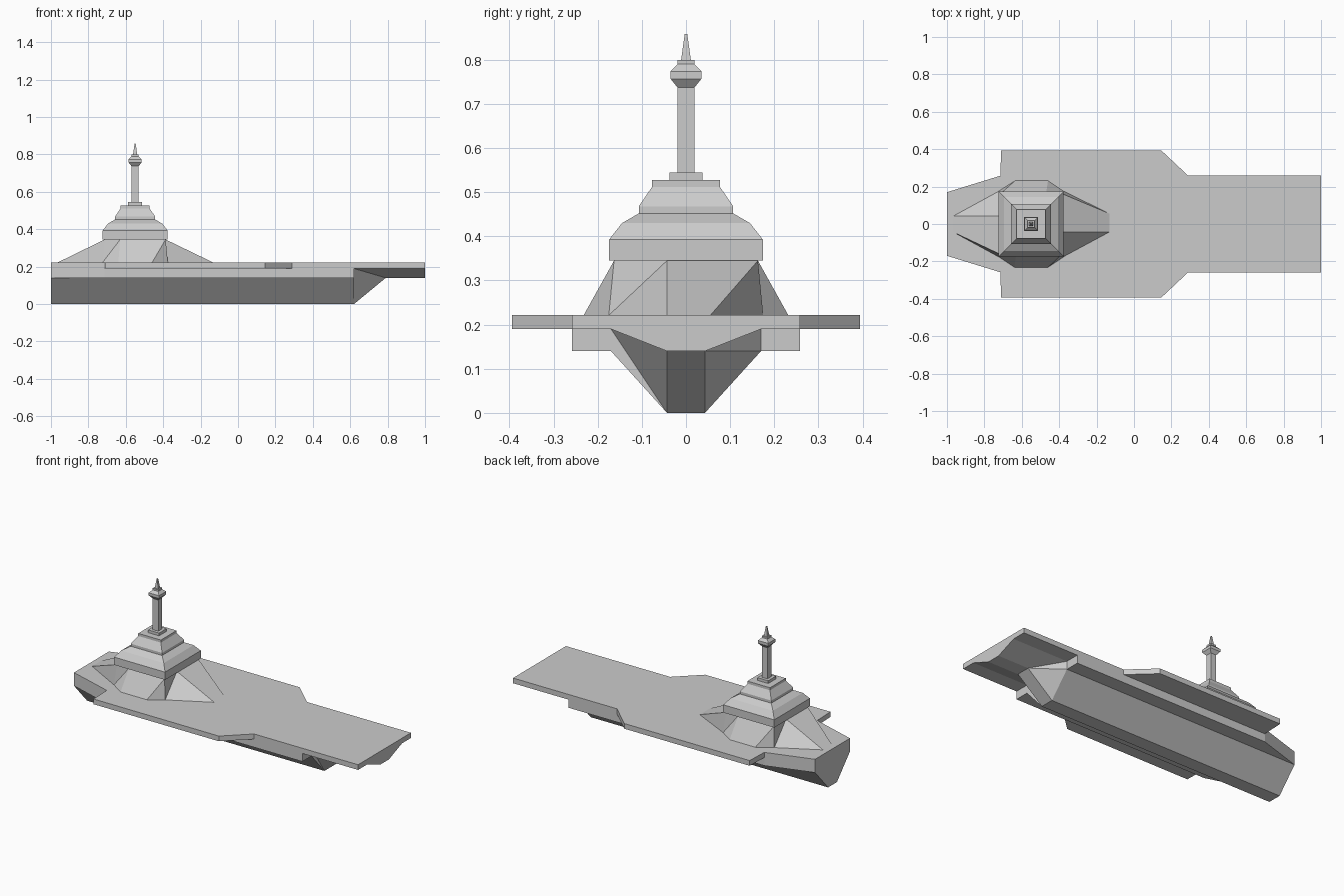
import bpy
import bmesh

if "Cube" in bpy.data.objects:
    bpy.data.objects.remove(bpy.data.objects["Cube"])

CX = -0.55          # centre of the tower along the hull


def finish(name, bm):
    bmesh.ops.remove_doubles(bm, verts=bm.verts, dist=1e-5)
    bmesh.ops.recalc_face_normals(bm, faces=bm.faces)
    mesh = bpy.data.meshes.new(name)
    bm.to_mesh(mesh)
    bm.free()
    ob = bpy.data.objects.new(name, mesh)
    bpy.context.collection.objects.link(ob)
    return ob


def add_face(bm, *pts):
    return bm.faces.new([bm.verts.new(p) for p in pts])


def extrude(name, pts, offset):
    bm = bmesh.new()
    f = add_face(bm, *pts)
    r = bmesh.ops.extrude_face_region(bm, geom=[f], use_keep_orig=True)
    vs = [g for g in r['geom'] if isinstance(g, bmesh.types.BMVert)]
    bmesh.ops.translate(bm, verts=vs, vec=offset)
    return finish(name, bm)


def slab(name, half, z0, z1):
    outline = half + [(x, -y) for x, y in reversed(half)]
    return extrude(name, [(x, y, z0) for x, y in outline], (0, 0, z1 - z0))


def square_lathe(name, profile):
    # stacked square rings: (half width, z)
    bm = bmesh.new()
    rings = [[bm.verts.new((CX + sx * r, sy * r, z))
              for sx, sy in ((-1, -1), (1, -1), (1, 1), (-1, 1))]
             for r, z in profile]
    for a, b in zip(rings, rings[1:]):
        for i in range(4):
            j = (i + 1) % 4
            bm.faces.new((a[i], a[j], b[j], b[i]))
    bm.faces.new(rings[0][::-1])
    bm.faces.new(rings[-1])
    return finish(name, bm)


# flat deck with side overhangs
slab("deck", [(-1, .17), (-.715, .258), (-.71, .394), (.145, .394),
              (.29, .258), (1, .258)], .19, .222)

# upper hull band under the deck
slab("upper_hull", [(-1, .17), (-.715, .258), (.62, .258)], .14, .19)

# tapered lower hull
extrude("lower_hull", [(-1, -.17, .14), (-1, -.043, 0), (-1, .043, 0),
                       (-1, .17, .14)], (1.62, 0, 0))

# bow below the deck overhang
bm = bmesh.new()


def bow_points(s):
    return ((.62, .17 * s, .19), (.62, .17 * s, .14), (.62, .043 * s, 0),
            (.79, .043 * s, .14), (1, .043 * s, .14), (1, .17 * s, .19))


a, b, k, n, e, f = bow_points(1)
a2, b2, k2, n2, e2, f2 = bow_points(-1)
for pts in ((a, n, e, f), (a, b, n), (b, k, n), (a2, n2, e2, f2), (a2, k2, n2),
            (k, k2, n2, n), (n, n2, e2, e), (e, e2, f2, f), (a, a2, f2, f),
            (a, b, k, k2, a2)):
    add_face(bm, *pts)
finish("bow", bm)

# faceted tower base with a buttress on each side:
# (reach, base start, base end, top break), turned a quarter each time
bm = bmesh.new()
sides = [(.42, -.043, .055, -.043), (.232, -.09, .085, -.08),
         (.417, -.043, .043, -.043), (.232, -.09, .09, -.08)]
for i, (reach, p0, p1, m) in enumerate(sides):
    def place(u, v, z):
        for _ in range(i):
            u, v = -v, u
        return (CX + u, v, z)
    t0, tm, t1 = [place(.163, v, .345) for v in (-.163, m, .163)]
    b0, b1 = place(.175, -.175, .221), place(.175, .175, .221)
    q0, q1 = place(reach, p0, .221), place(reach, p1, .221)
    for pts in ((t0, tm, b0), (tm, q0, b0), (tm, q0, q1, t1), (t1, q1, b1)):
        add_face(bm, *pts)
finish("tower_base", bm)

# stepped tower tiers
square_lathe("tower_tiers", [
    (.163, .345), (.174, .345), (.174, .393), (.145, .43), (.107, .452),
    (.107, .468), (.077, .512), (.077, .528), (.037, .528), (.037, .545),
    (.019, .545)])

# mast with its lookout and spike
square_lathe("mast", [
    (.019, .54), (.019, .737), (.035, .757), (.035, .774), (.019, .79),
    (.019, .80), (.011, .80), (.003, .858)])
